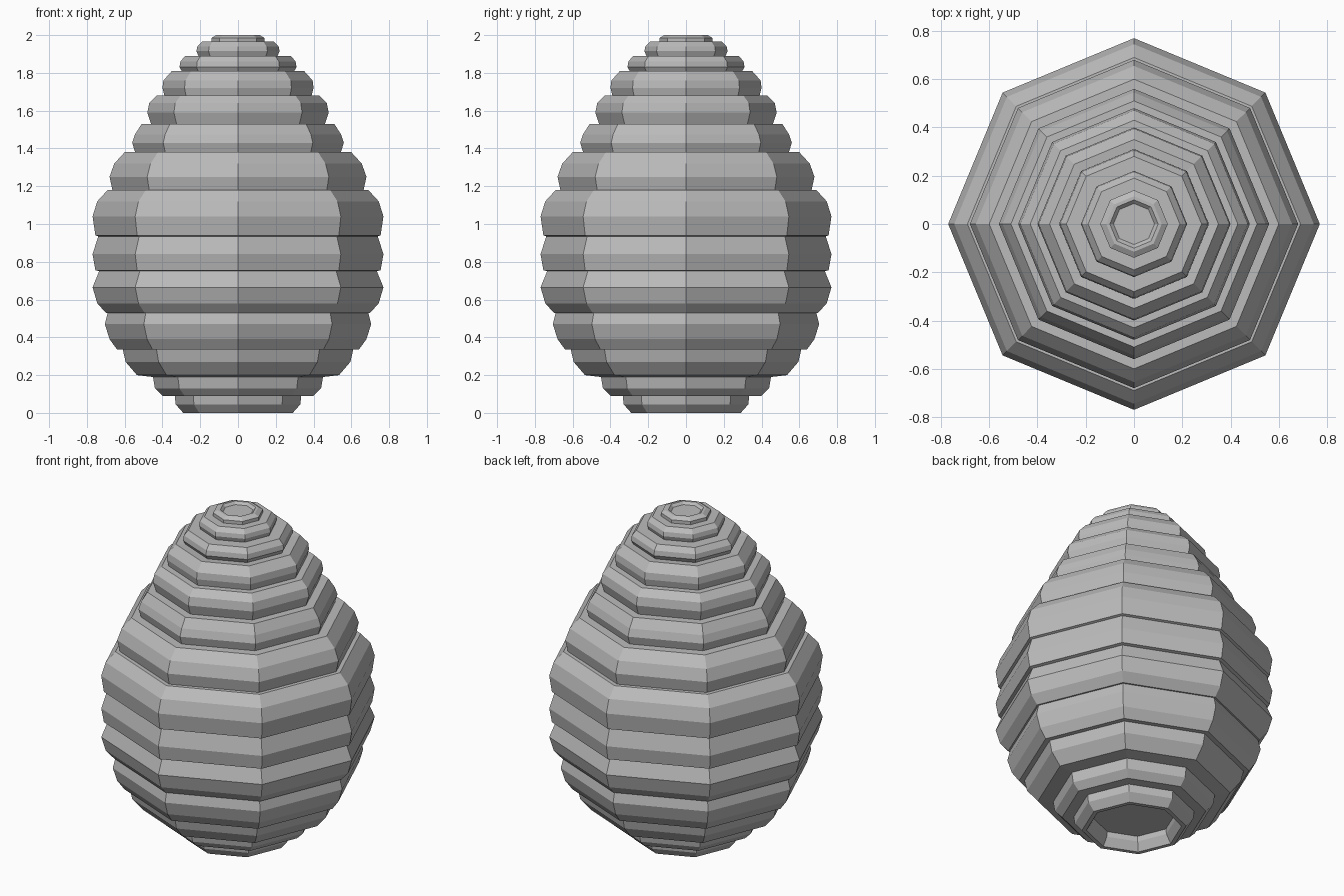
import bpy, bmesh, math

grey = bpy.data.materials.new("plain grey")
grey.diffuse_color = (0.5, 0.5, 0.5, 1)

SIDES = 8
# stacked bands, bottom to top: (radius, height) outline of the hollow foot, the bulges and the cap
FOOT = [(0.23, 0.08), (0.235, 0.05), (0.265, 0.0)]
BANDS = [
    [(0.29, 0.0), (0.33, 0.045), (0.335, 0.09)],
    [(0.40, 0.09), (0.44, 0.13), (0.45, 0.19)],
    [(0.535, 0.20), (0.595, 0.27), (0.61, 0.335)],
    [(0.64, 0.335), (0.68, 0.39), (0.705, 0.47), (0.69, 0.53)],
    [(0.70, 0.53), (0.745, 0.58), (0.77, 0.665), (0.735, 0.75)],
    [(0.755, 0.755), (0.77, 0.84), (0.74, 0.935)],
    [(0.755, 0.94), (0.77, 1.04), (0.745, 1.12), (0.69, 1.18)],
    [(0.665, 1.18), (0.68, 1.25), (0.655, 1.32), (0.60, 1.38)],
    [(0.545, 1.38), (0.56, 1.43), (0.545, 1.475), (0.51, 1.53)],
    [(0.46, 1.53), (0.48, 1.59), (0.47, 1.64), (0.43, 1.68)],
    [(0.39, 1.68), (0.40, 1.72), (0.395, 1.76), (0.35, 1.81)],
    [(0.295, 1.805), (0.31, 1.83), (0.305, 1.86), (0.28, 1.89)],
    [(0.21, 1.89), (0.22, 1.915), (0.215, 1.94), (0.19, 1.965)],
    [(0.14, 1.965), (0.14, 1.985), (0.115, 2.0)],
]
CAP = [(0.10, 2.0), (0.085, 1.985)]


def lathe(name, profile):
    """Turn a profile into a closed eight-sided solid with flat ends."""
    bm = bmesh.new()
    rings = [[bm.verts.new((r * math.cos(2 * math.pi * i / SIDES),
                            r * math.sin(2 * math.pi * i / SIDES), z))
              for i in range(SIDES)] for r, z in profile]
    for a, b in zip(rings, rings[1:]):
        for i in range(SIDES):
            j = (i + 1) % SIDES
            bm.faces.new((a[i], a[j], b[j], b[i]))
    bm.faces.new(rings[0][::-1])
    bm.faces.new(rings[-1])
    bmesh.ops.recalc_face_normals(bm, faces=bm.faces)
    mesh = bpy.data.meshes.new(name)
    bm.to_mesh(mesh)
    bm.free()
    mesh.materials.append(grey)
    obj = bpy.data.objects.new(name, mesh)
    bpy.context.collection.objects.link(obj)
    return obj


# hive body: foot recess, fourteen bulging bands, shallow dished cap
lathe("hive_body", FOOT + [p for band in BANDS for p in band] + CAP)
